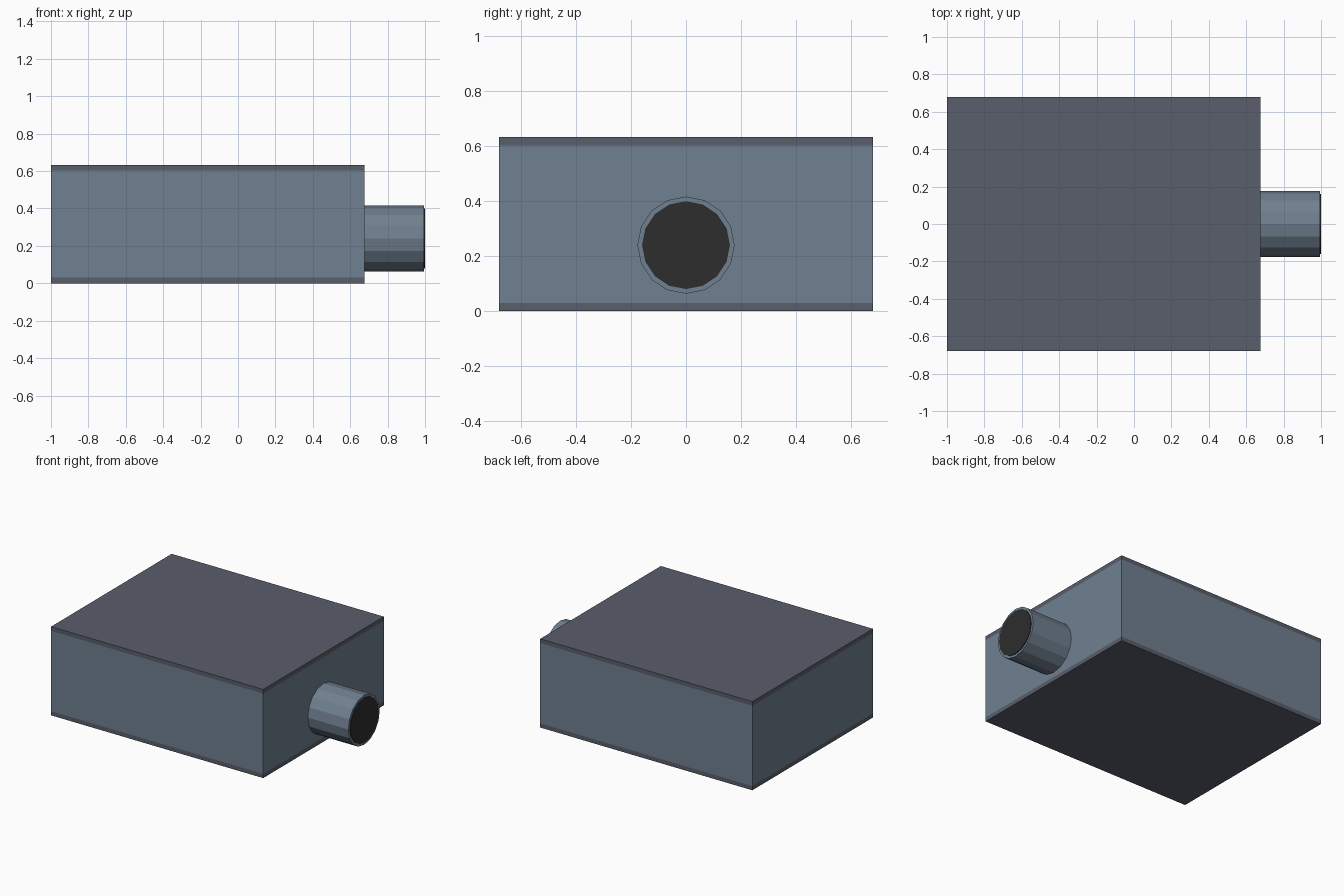
import bpy
import math

cube = bpy.data.objects.get("Cube")
if cube:
    bpy.data.objects.remove(cube, do_unlink=True)


def linear(c):
    c /= 255
    return c / 12.92 if c <= 0.04045 else ((c + 0.055) / 1.055) ** 2.4


def material(name, *rgb):
    mat = bpy.data.materials.new(name)
    mat.use_nodes = True
    colour = (*map(linear, rgb), 1)
    mat.diffuse_color = colour
    mat.node_tree.nodes["Principled BSDF"].inputs["Base Color"].default_value = colour
    return mat


slate = material("slate_grey", 112, 128, 144)
trim = material("dark_slate", 90, 94, 107)
black = material("charcoal", 45, 45, 45)

X0, X1, HALF_Y = -1.0, 0.675, 0.68
HEIGHT, PLATE = 0.633, 0.03


def slab(name, z0, z1, mat):
    bpy.ops.mesh.primitive_cube_add(size=1, location=((X0 + X1) / 2, 0, (z0 + z1) / 2))
    ob = bpy.context.object
    ob.name = name
    ob.scale = (X1 - X0, 2 * HALF_Y, z1 - z0)
    bpy.ops.object.transform_apply(location=False, rotation=False, scale=True)
    ob.data.materials.append(mat)


def tube(name, x0, x1, radius, mat):
    bpy.ops.mesh.primitive_cylinder_add(
        vertices=16, radius=radius, depth=x1 - x0,
        location=((x0 + x1) / 2, 0, 0.24), rotation=(0, math.pi / 2, 0))
    ob = bpy.context.object
    ob.name = name
    ob.data.materials.append(mat)


# Box body between two thin cover plates
slab("bottom_plate", 0, PLATE, trim)
slab("body", PLATE, HEIGHT - PLATE, slate)
slab("top_plate", HEIGHT - PLATE, HEIGHT, trim)

# Side outlet pipe with a dark opening disc
tube("outlet_pipe", X1 - 0.02, 0.995, 0.177, slate)
tube("outlet_opening", 0.98, 1.0, 0.16, black)
